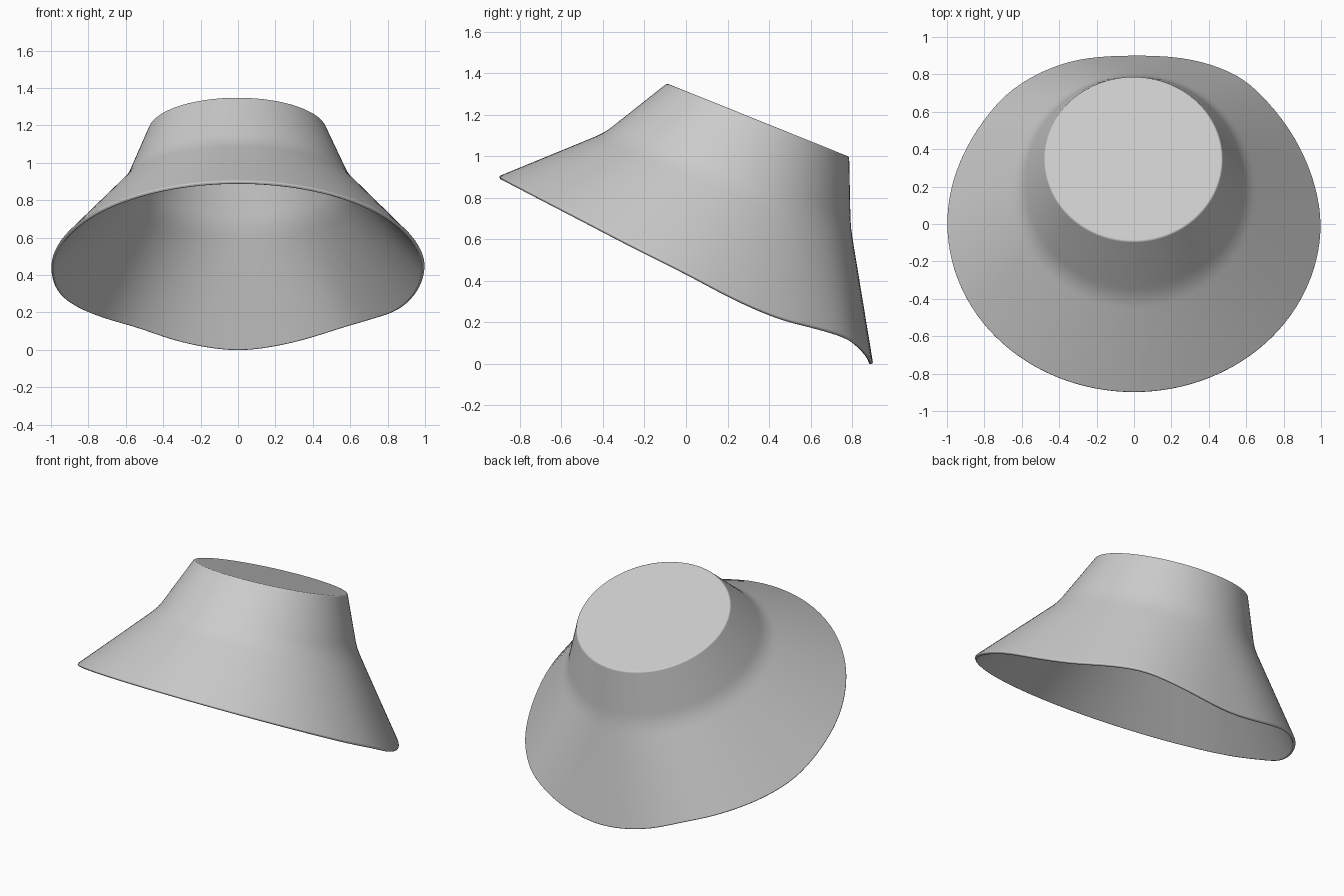
import bpy, bmesh, math
from mathutils import Vector

if "Cube" in bpy.data.objects:
    bpy.data.objects.remove(bpy.data.objects["Cube"])

SEG = 120
STEP = 5  # samples between rim control points (24 x 5 = 120)


def tilted_ellipse(cx, cy, rx, ry, z_front, z_back):
    ring = []
    for i in range(SEG):
        a = 2 * math.pi * i / SEG
        s = math.sin(a)
        ring.append(Vector((cx + rx * math.cos(a), cy + ry * s,
                            z_front + (z_back - z_front) * (s + 1) / 2)))
    return ring


def closed_spline(pts):
    n, out = len(pts), []
    for i in range(n):
        a, b, c, d = (pts[(i + k) % n] for k in (-1, 0, 1, 2))
        for j in range(STEP):
            t = j / STEP
            out.append(0.5 * (2 * b + (c - a) * t + (2 * a - 5 * b + 4 * c - d) * t * t
                              + (3 * b - a - 3 * c + d) * t ** 3))
    return out


def smooth_loop(r, passes):
    for _ in range(passes):
        r = [(r[i - 1] + 2 * r[i] + r[(i + 1) % SEG]) / 4 for i in range(SEG)]
    return r


def blend(r1, r2, t):
    return [p.lerp(q, t) for p, q in zip(r1, r2)]


# Brim edge: drooping back half by points, front half a slanted ellipse
rim_back = [(1.003, 0, .44), (.962, .235, .315), (.865, .455, .22), (.725, .645, .17),
            (.555, .795, .12), (.3, .883, .042), (0, .902, -.003), (-.3, .881, .042),
            (-.535, .795, .12), (-.715, .665, .172), (-.87, .46, .235),
            (-.97, .233, .318), (-1.003, 0, .44)]
ctrl = [Vector(p) for p in rim_back]
for k in range(13, 24):
    a = math.radians(15 * k)
    y = 0.903 * math.sin(a)
    ctrl.append(Vector((1.003 * math.cos(a), y, 0.435 - 0.52 * y)))
rim = smooth_loop(closed_spline(ctrl), 3)

# Crown top edge and the crease where crown meets brim
top = tilted_ellipse(-.003, .347, .475, .439, 1.35, .997)
crease = tilted_ellipse(.002, .2, .604, .593, 1.112, .66)
above = blend(top, crease, .88)
below = blend(crease, rim, .08)
soft = blend(crease, blend(above, below, .5), .5)
rings = [blend(top, crease, k / 5) for k in range(5)] + [above, soft, below]
rings += [blend(crease, rim, k / 8) for k in range(1, 9)]

# Hat shell: loft the rings and close the flat crown
bm = bmesh.new()
vr = [[bm.verts.new(p) for p in r] for r in rings]
for a, b in zip(vr, vr[1:]):
    for i in range(SEG):
        j = (i + 1) % SEG
        bm.faces.new((a[i], b[i], b[j], a[j]))
bm.faces.new(vr[0])
mesh = bpy.data.meshes.new("bucket_hat")
bm.to_mesh(mesh)
bm.free()
hat = bpy.data.objects.new("bucket_hat", mesh)
bpy.context.collection.objects.link(hat)

# Fabric thickness inward, with rounded hem and crown edge
sol = hat.modifiers.new("thickness", 'SOLIDIFY')
sol.thickness = 0.02
sol.offset = -1
bev = hat.modifiers.new("rounding", 'BEVEL')
bev.width = 0.008
bev.segments = 3
bev.limit_method = 'ANGLE'
bev.angle_limit = math.radians(45)
bev.harden_normals = True

bpy.context.view_layer.objects.active = hat
hat.select_set(True)
bpy.ops.object.shade_smooth_by_angle(angle=math.radians(50))
bpy.ops.object.modifier_apply(modifier=sol.name)
bpy.ops.object.modifier_apply(modifier=bev.name)
